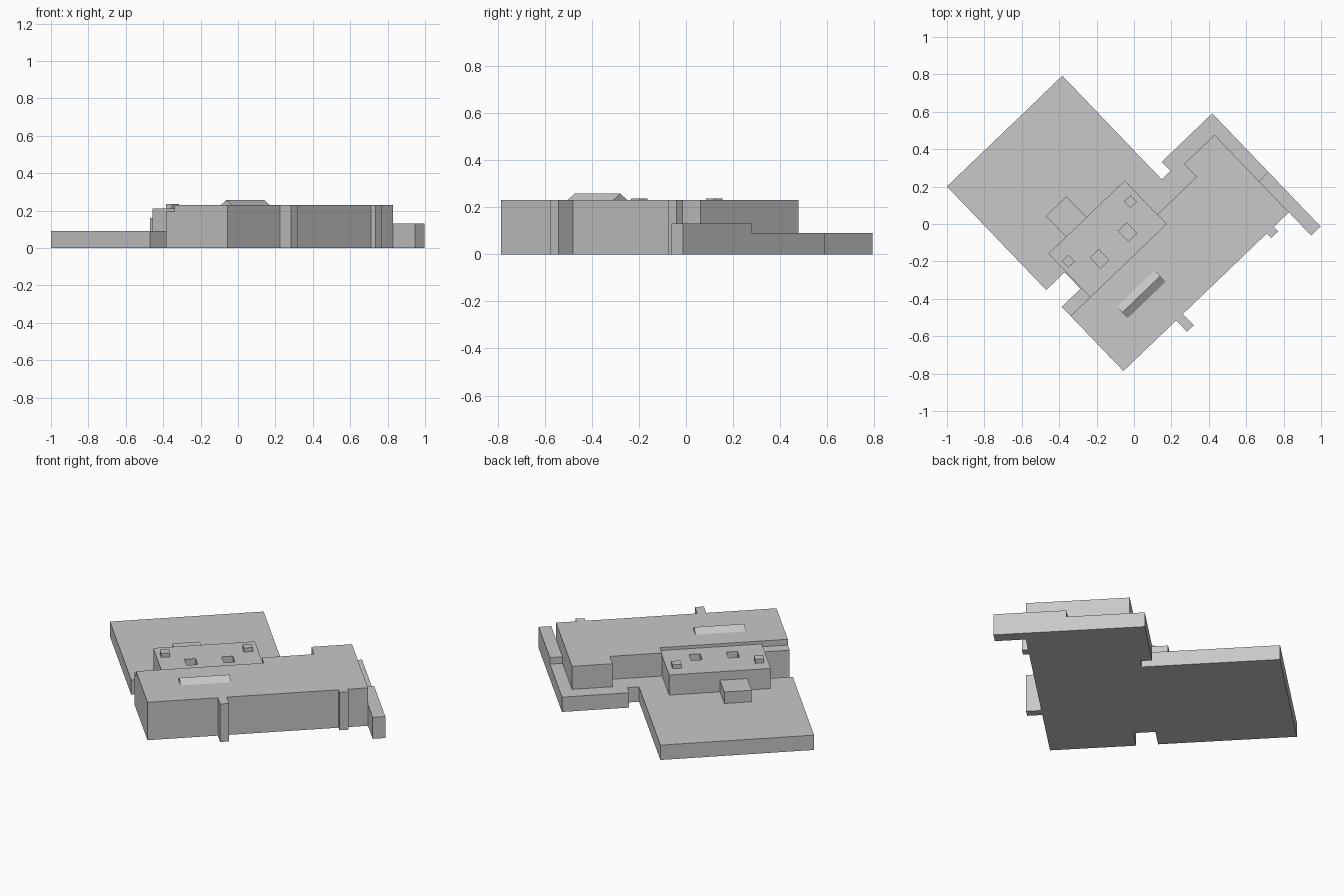
import bpy
import bmesh
import math

old = bpy.data.objects.get("Cube")
if old:
    bpy.data.objects.remove(old, do_unlink=True)

TURN = math.radians(43.8)  # the building stands diagonally on its site
LOW, MID, ROOF = 0.09, 0.13, 0.23

grey = bpy.data.materials.new("concrete grey")
grey.use_nodes = True
grey.diffuse_color = (0.58, 0.58, 0.58, 1)
grey.node_tree.nodes["Principled BSDF"].inputs["Base Color"].default_value = (0.58, 0.58, 0.58, 1)


def finish(name, bm):
    bmesh.ops.recalc_face_normals(bm, faces=bm.faces)
    mesh = bpy.data.meshes.new(name)
    bm.to_mesh(mesh)
    bm.free()
    mesh.materials.append(grey)
    obj = bpy.data.objects.new(name, mesh)
    obj.rotation_euler.z = TURN
    bpy.context.collection.objects.link(obj)
    return obj


def prism(name, outline, z0, z1):
    """Extrude a plan outline from z0 up to z1."""
    bm = bmesh.new()
    face = bm.faces.new([bm.verts.new((u, w, z0)) for u, w in outline])
    top = bmesh.ops.extrude_face_region(bm, geom=[face])
    verts = [v for v in top["geom"] if isinstance(v, bmesh.types.BMVert)]
    bmesh.ops.translate(bm, verts=verts, vec=(0, 0, z1 - z0))
    return finish(name, bm)


def box(name, u0, u1, w0, w1, z0, z1):
    return prism(name, [(u0, w0), (u1, w0), (u1, w1), (u0, w1)], z0, z1)


# Ground storey covering the whole footprint
prism("ground_storey", [
    (-.585, -.528), (.641, -.528), (.641, -.70), (.711, -.70), (.711, .137),
    (.337, .137), (.337, .07), (.272, .07), (.272, .837), (-.583, .837),
    (-.583, .07), (-.446, .07), (-.446, -.052), (-.585, -.052)], 0, LOW)

# Main upper storey
prism("main_hall", [
    (-.585, -.528), (.641, -.528), (.641, .046), (.415, .046), (.415, -.05),
    (.125, -.05), (.125, -.12), (-.585, -.12)], LOW, ROOF)
box("side_ledge", -.585, -.44, -.12, -.052, LOW, .195)
box("end_wing", .641, .711, -.70, -.297, LOW, MID)

# Full height piers on the long wall
box("large_pier", -.194, -.144, -.612, -.528, 0, ROOF)
box("small_pier", .478, .528, -.562, -.528, 0, ROOF)

# Rear upper block with two recessed light wells
rear = box("rear_block", -.44, .125, -.12, .202, LOW, .212)
for u in (-.262, -.055):
    cutter = box("well_cutter", u - .031, u + .031, -.046, .032, .17, .3)
    cutter.hide_render = True
    mod = rear.modifiers.new("light_well", "BOOLEAN")
    mod.operation = "DIFFERENCE"
    mod.object = cutter
    mod.solver = "EXACT"
    bpy.context.view_layer.objects.active = rear
    bpy.ops.object.modifier_apply(modifier=mod.name)
    bpy.data.objects.remove(cutter, do_unlink=True)

# Rooftop vents and the small rear box
for side, u in (("right", -.391), ("left", .069)):
    box("roof_vent_" + side, u - .025, u + .025, .075, .124, .212, .236)
box("rear_annex", -.31, -.158, .202, .356, LOW, .16)

# Gabled skylight on the main roof
bm = bmesh.new()
ends = [[bm.verts.new((u, w, z)) for w, z in ((-.34, ROOF), (-.256, ROOF), (-.298, .257))]
        for u in (-.372, -.092)]
for end in ends:
    bm.faces.new(end)
for i in range(3):
    j = (i + 1) % 3
    bm.faces.new((ends[0][i], ends[0][j], ends[1][j], ends[1][i]))
finish("skylight", bm)
